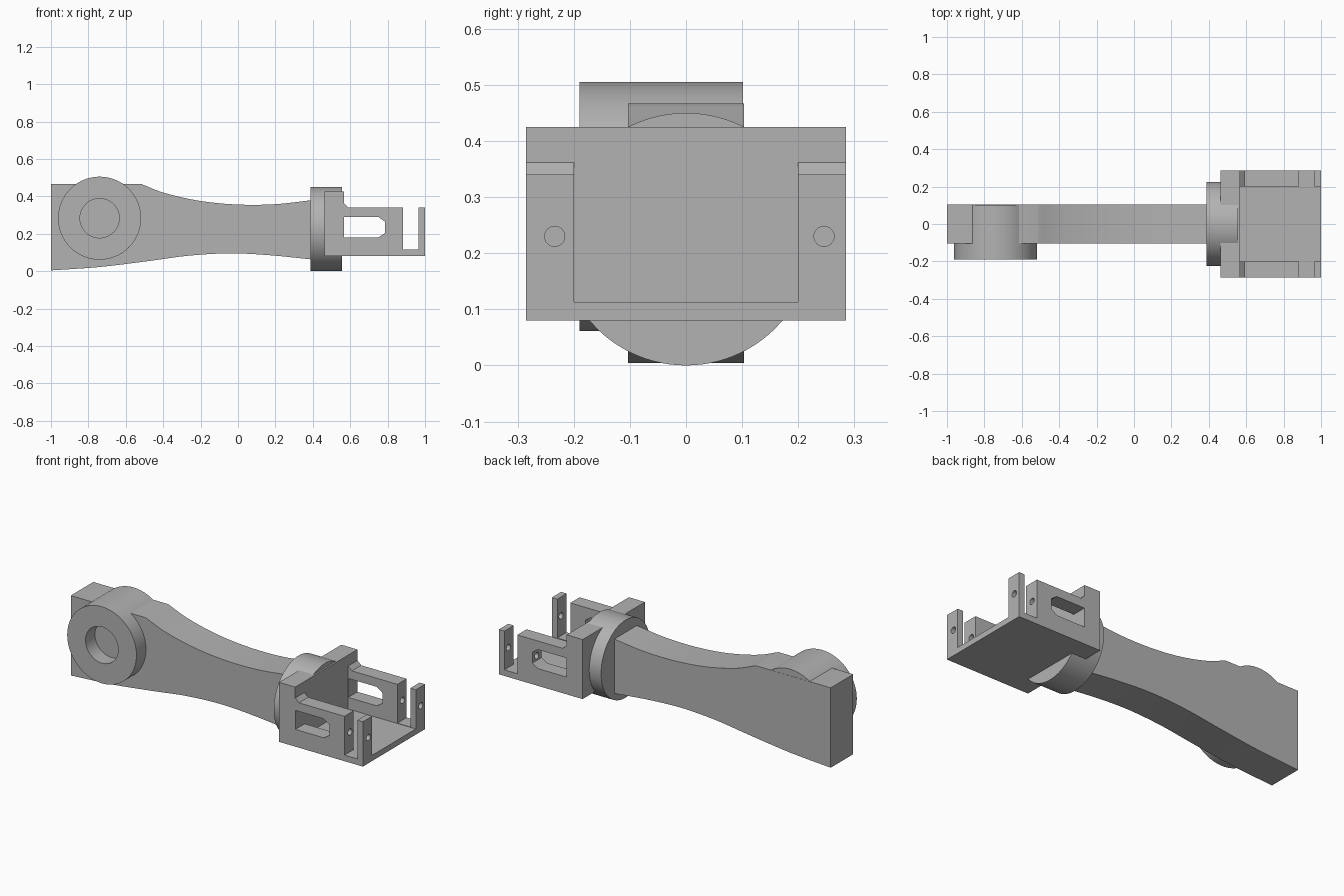
import bpy, bmesh, math
from mathutils import Vector

cube = bpy.data.objects.get("Cube")
if cube:
    bpy.data.objects.remove(cube, do_unlink=True)

grey = bpy.data.materials.new("light grey")
grey.use_nodes = True
colour = (0.45, 0.45, 0.45, 1)
grey.diffuse_color = colour
grey.node_tree.nodes["Principled BSDF"].inputs["Base Color"].default_value = colour


def finish(name, bm):
    bmesh.ops.recalc_face_normals(bm, faces=bm.faces)
    mesh = bpy.data.meshes.new(name)
    bm.to_mesh(mesh)
    bm.free()
    mesh.materials.append(grey)
    obj = bpy.data.objects.new(name, mesh)
    bpy.context.collection.objects.link(obj)
    return obj


def prism(name, outline, y0, y1):
    """Extrude an x-z outline from y0 to y1."""
    bm = bmesh.new()
    face = bm.faces.new([bm.verts.new((x, y0, z)) for x, z in outline])
    out = bmesh.ops.extrude_face_region(bm, geom=[face])
    moved = [v for v in out["geom"] if isinstance(v, bmesh.types.BMVert)]
    bmesh.ops.translate(bm, verts=moved, vec=(0, y1 - y0, 0))
    return finish(name, bm)


def box(name, x0, x1, y0, y1, z0, z1):
    return prism(name, [(x0, z0), (x1, z0), (x1, z1), (x0, z1)], y0, y1)


def rod(name, start, end, radius, sides=64):
    """Solid cylinder between two points."""
    a, b = Vector(start), Vector(end)
    axis = b - a
    bm = bmesh.new()
    bmesh.ops.create_cone(bm, cap_ends=True, segments=sides, radius1=radius,
                          radius2=radius, depth=axis.length)
    bm.transform(axis.to_track_quat("Z", "Y").to_matrix().to_4x4())
    bmesh.ops.translate(bm, verts=bm.verts, vec=(a + b) / 2)
    return finish(name, bm)


def cut(obj, cutter):
    mod = obj.modifiers.new("cut", "BOOLEAN")
    mod.operation = "DIFFERENCE"
    mod.solver = "EXACT"
    mod.object = cutter
    bpy.context.view_layer.objects.active = obj
    bpy.ops.object.modifier_apply(modifier=mod.name)
    bpy.data.objects.remove(cutter, do_unlink=True)


def smooth_line(points, steps=8):
    """Catmull-Rom curve through the points."""
    p = [Vector(q) for q in points]
    p = [2 * p[0] - p[1]] + p + [2 * p[-1] - p[-2]]
    line = []
    for a, b, c, d in zip(p, p[1:], p[2:], p[3:]):
        for i in range(steps):
            t = i / steps
            line.append((2 * b + (c - a) * t + (2 * a - 5 * b + 4 * c - d) * t ** 2
                         + (3 * b - a - 3 * c + d) * t ** 3) / 2)
    return [tuple(v) for v in line + [p[-2]]]


# Waisted arm
top = smooth_line([(-0.52, 0.467), (-0.39, 0.417), (-0.2, 0.375), (0, 0.356),
                   (0.2, 0.358), (0.4, 0.38)])
bottom = smooth_line([(-1, 0.004), (-0.74, 0.022), (-0.47, 0.055), (-0.26, 0.083),
                      (-0.04, 0.095), (0.17, 0.085), (0.4, 0.062)])
smooth_parts = [prism("arm", bottom + top[::-1] + [(-1, 0.467)], -0.103, 0.103)]

# Pivot boss with a blind bore
boss = rod("pivot_boss", (-0.74, -0.19, 0.283), (-0.74, 0.102, 0.283), 0.222, 96)
cut(boss, rod("bore", (-0.74, -0.3, 0.283), (-0.74, -0.1, 0.283), 0.105))
smooth_parts.append(boss)

# Round wrist joint
smooth_parts.append(rod("wrist_disc", (0.387, 0, 0.225), (0.556, 0, 0.225), 0.225, 96))

# Bracket back plate and floor
box("bracket_plate", 0.463, 0.566, -0.285, 0.285, 0.08, 0.425)
box("bracket_floor", 0.56, 1, -0.2, 0.2, 0.08, 0.113)

# Side walls with slot, end notch, post and screw hole
wall_outline = [(0.56, 0.08), (1, 0.08), (1, 0.34), (0.965, 0.34), (0.965, 0.115),
                (0.882, 0.115), (0.882, 0.34), (0.59, 0.34), (0.567, 0.362),
                (0.56, 0.362)]
slot_outline = [(0.567, 0.18), (0.75, 0.18), (0.785, 0.203), (0.785, 0.265),
                (0.75, 0.29), (0.567, 0.29)]
for side, y0, y1, hole_y in (("right", -0.285, -0.2, -0.234), ("left", 0.2, 0.285, 0.246)):
    wall = prism(side + "_wall", wall_outline, y0, y1)
    cut(wall, prism("slot", slot_outline, y0 - 0.1, y1 + 0.1))
    cut(wall, rod("screw_hole", (0.7, hole_y, 0.23), (1.1, hole_y, 0.23), 0.018, 24))
    smooth_parts.append(wall)

# Smooth the curved parts, keeping their edges crisp
bpy.ops.object.select_all(action="DESELECT")
for part in smooth_parts:
    part.select_set(True)
bpy.context.view_layer.objects.active = smooth_parts[0]
bpy.ops.object.shade_smooth_by_angle(angle=math.radians(25))
